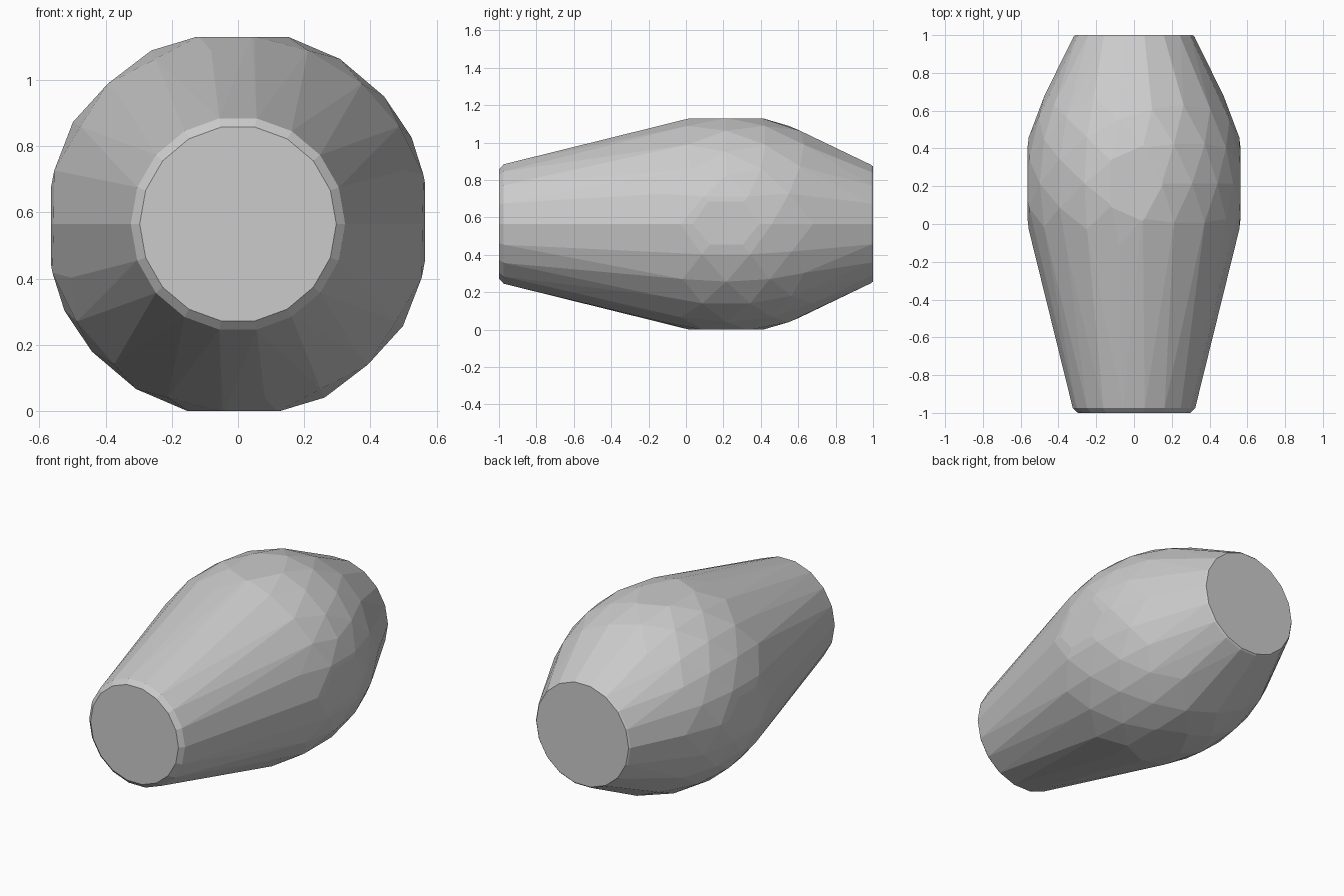
import bpy, bmesh
from math import sin, cos, tau, radians
from mathutils import Vector, Matrix

if "Cube" in bpy.data.objects:
    bpy.data.objects.remove(bpy.data.objects["Cube"])

FLAT = 0.565          # half width, and height of the centre line
BELLY_Y = 0.215

bm = bmesh.new()

# Faceted egg-shaped belly, trimmed flat on its four sides
bmesh.ops.create_icosphere(bm, subdivisions=3, radius=1.0)
bmesh.ops.transform(bm, verts=bm.verts[:], matrix=Matrix.LocRotScale(
    Vector((0, BELLY_Y, 0)), None, Vector((0.586, 0.79, 0.586))))
for n in ((1, 0, 0), (-1, 0, 0), (0, 0, 1), (0, 0, -1)):
    n = Vector(n)
    bmesh.ops.bisect_plane(bm, geom=bm.verts[:] + bm.edges[:] + bm.faces[:],
                           plane_co=n * FLAT, plane_no=n, clear_outer=True)
loose = [v.co.copy() for v in bm.verts]
bm.clear()
for co in loose:
    bm.verts.new(co)

# Chamfered round ends
def ring(y, r, count=18):
    for i in range(count):
        a = tau * (i + 0.5) / count
        bm.verts.new((r * sin(a), y, r * cos(a)))

ring(-1.0, 0.297)
ring(-0.975, 0.324)
ring(0.992, 0.32)
ring(1.0, 0.312)

# Stretch one convex skin over the belly and ends
res = bmesh.ops.convex_hull(bm, input=bm.verts[:])
inner = [g for g in res["geom_interior"] if isinstance(g, bmesh.types.BMVert)]
bmesh.ops.delete(bm, geom=inner, context='VERTS')
bmesh.ops.dissolve_limit(bm, angle_limit=radians(1.5),
                         verts=bm.verts[:], edges=bm.edges[:])
bmesh.ops.translate(bm, verts=bm.verts[:], vec=(0, 0, FLAT))
bmesh.ops.recalc_face_normals(bm, faces=bm.faces[:])

mesh = bpy.data.meshes.new("barrel_body")
bm.to_mesh(mesh)
bm.free()
bpy.context.collection.objects.link(bpy.data.objects.new("barrel_body", mesh))
